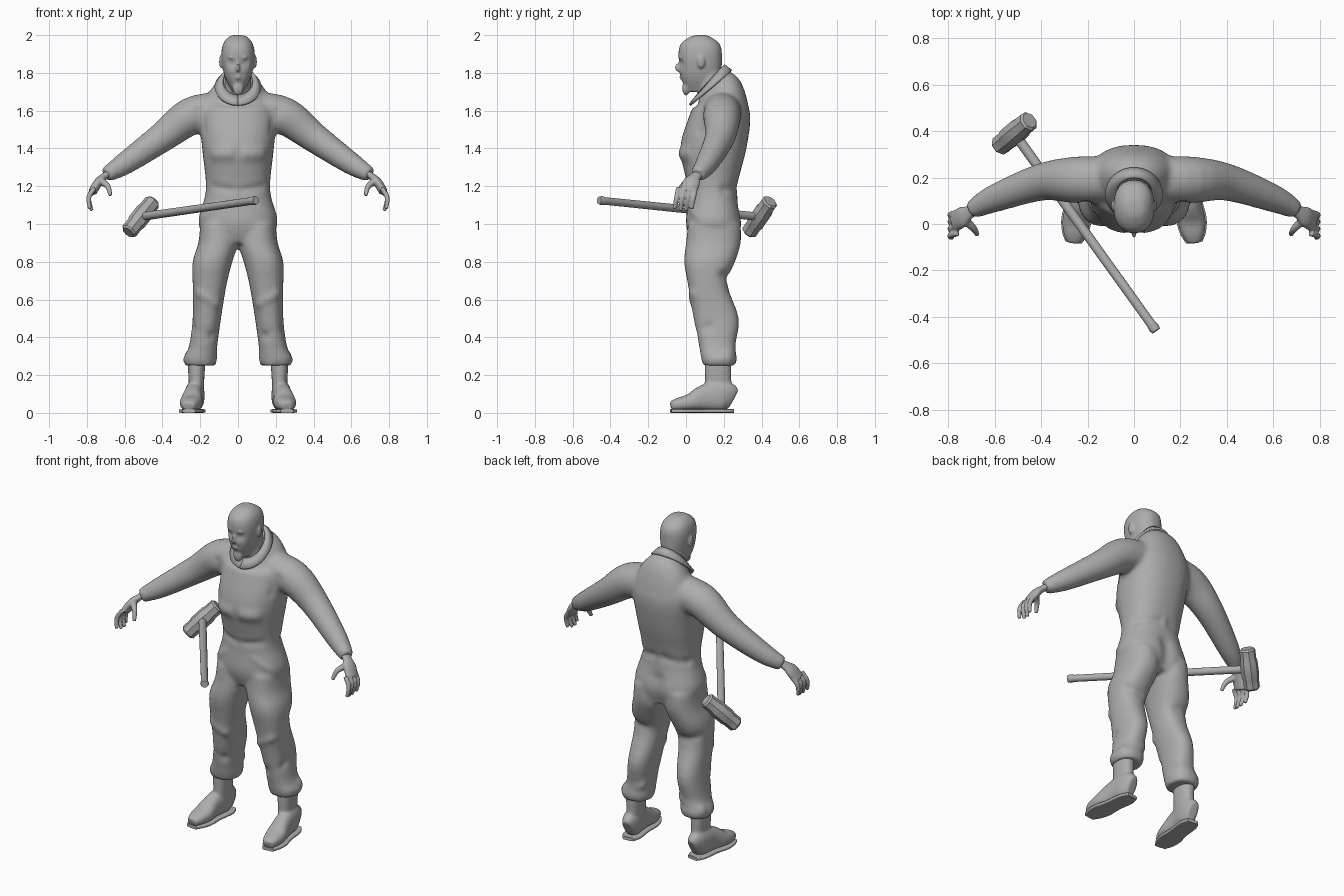
import bpy, bmesh, math
from mathutils import Vector, Matrix

default = bpy.data.objects.get("Cube")
if default:
    bpy.data.objects.remove(default)

grey = bpy.data.materials.new("plain grey")
grey.use_nodes = True
grey.diffuse_color = (.42, .42, .42, 1)
grey.node_tree.nodes["Principled BSDF"].inputs["Base Color"].default_value = grey.diffuse_color


def smooth(rows, steps=4):
    """Run a flowing curve through a few guide rows."""
    last = len(rows) - 1
    result = []
    for i in range(last):
        before, start, end, after = (rows[max(0, min(last, i + k))] for k in (-1, 0, 1, 2))
        for step in range(steps):
            t = step / steps
            result.append([
                q + t * (r - p) / 2 + t * t * (p - 2.5 * q + 2 * r - s / 2)
                + t ** 3 * (1.5 * (q - r) + (s - p) / 2)
                for p, q, r, s in zip(before, start, end, after)])
    return result + [rows[-1]]


def signed_power(value, power):
    return math.copysign(abs(value) ** (2 / power), value)


def loft(bm, rings, side=1, power=2, segments=32):
    """Skin a closed shell over rings given as (centre, half axis u, half axis v)."""
    flip = Vector((side, 1, 1))
    loops = []
    for centre, u, v in rings:
        loop = []
        for i in range(segments):
            angle = math.tau * i / segments
            across = u * signed_power(math.cos(angle), power)
            along = v * signed_power(math.sin(angle), power)
            loop.append(bm.verts.new((centre + across + along) * flip))
        loops.append(loop)
    for low, high in zip(loops, loops[1:]):
        for i in range(segments):
            j = (i + 1) % segments
            bm.faces.new((low[i], low[j], high[j], high[i]))
    bm.faces.new(loops[0])
    bm.faces.new(loops[-1])


def slices(bm, table, side=1, lean_above=3):
    """Stacked slices: height, left and right limits, front and back limits."""
    rings = []
    for z, left, right, front, back in smooth(table):
        lean = max(0, z - lean_above) * 8
        depth = (back - front) / 2
        centre = Vector(((left + right) / 2, (front + back) / 2, z))
        rings.append((centre, Vector(((right - left) / 2, 0, 0)), Vector((0, depth, depth * lean))))
    loft(bm, rings, side, power=2.3)


def tube(bm, path, side=1, ref=(0, 1, 0), power=2):
    """Limb along (x, y, z, radius), with an optional last radius across it."""
    path = smooth(path)
    points = [Vector(p[:3]) for p in path]
    last = len(path) - 1
    rings = []
    for i, p in enumerate(path):
        tangent = (points[min(i + 1, last)] - points[max(i - 1, 0)]).normalized()
        u = (Vector(ref) - tangent * tangent.dot(Vector(ref))).normalized()
        rings.append((points[i], u * p[3], tangent.cross(u) * p[-1]))
    loft(bm, rings, side, power)


def spindle(bm, base, axis, across, profile, segments):
    """Straight turned part from (place along axis, radius)."""
    other = axis.cross(across).normalized()
    loft(bm, [(base + axis * place, across * r, other * r) for place, r in profile], segments=segments)


def blob(bm, centre, radii):
    matrix = Matrix.Translation(centre) @ Matrix.Diagonal((*radii, 1))
    bmesh.ops.create_uvsphere(bm, u_segments=20, v_segments=12, radius=1, matrix=matrix)


def finish(name, bm, sharp=40):
    bmesh.ops.recalc_face_normals(bm, faces=bm.faces)
    mesh = bpy.data.meshes.new(name)
    bm.to_mesh(mesh)
    bm.free()
    mesh.materials.append(grey)
    mesh.shade_smooth()
    mesh.set_sharp_from_angle(angle=math.radians(sharp))
    obj = bpy.data.objects.new(name, mesh)
    bpy.context.collection.objects.link(obj)
    return obj


def blend(obj, voxel, rounds, folds=()):
    """Fuse overlapping shells, soften them, then raise or sink folds (start, end, height)."""
    remesh = obj.modifiers.new("fuse", 'REMESH')
    remesh.mode = 'VOXEL'
    remesh.voxel_size = voxel
    soften = obj.modifiers.new("soften", 'SMOOTH')
    soften.iterations = rounds
    graph = bpy.context.evaluated_depsgraph_get()
    graph.update()
    mesh = bpy.data.meshes.new_from_object(obj.evaluated_get(graph))
    obj.modifiers.clear()
    obj.data = mesh
    normals = [v.normal.copy() for v in mesh.vertices]
    for v, normal in zip(mesh.vertices, normals):
        point = Vector((abs(v.co.x), v.co.y, v.co.z))
        push = 0
        for start, end, height in folds:
            a, b = Vector(start), Vector(end)
            t = max(0, min(1, (point - a).dot(b - a) / (b - a).length_squared))
            width = abs(height) * 2 + .005
            push += height * math.exp(-((point - a.lerp(b, t)).length / width) ** 2)
        v.co += normal * push
    if not mesh.materials:
        mesh.materials.append(grey)
    mesh.shade_smooth()


# Overalls: trunk, trouser legs and sleeves fused into one garment
bm = bmesh.new()
trunk = [(.9, .12, .03, .27), (1, .21, 0, .3), (1.18, .17, .01, .27), (1.4, .19, -.03, .32),
         (1.58, .2, .02, .34), (1.69, .15, .06, .29), (1.75, .08, .07, .2)]
slices(bm, [(z, -half, half, front, back) for z, half, front, back in trunk], lean_above=1.62)
trouser = [(1, .01, .2, .01, .29), (.9, 0, .21, 0, .29), (.8, .03, .24, -.01, .26),
           (.68, .06, .24, .01, .22), (.5, .09, .24, .04, .28), (.35, .11, .26, .07, .26),
           (.29, .11, .29, .08, .27), (.25, .12, .28, .09, .26)]
sleeve = [(.1, .19, 1.6, .1), (.25, .19, 1.57, .1), (.4, .18, 1.46, .08),
          (.6, .11, 1.32, .06), (.7, .06, 1.26, .04)]
for side in (1, -1):
    slices(bm, trouser, side)
    tube(bm, sleeve, side)
folds = [
    ((.05, -.03, 1.37), (.13, -.01, 1.37), .015),   # chest
    ((.02, 0, 1.18), (.15, .04, 1.2), -.008),       # waist
    ((.03, .28, 1.2), (.15, .2, 1.18), -.01),
    ((.1, 0, 1.1), (.2, .06, 1.03), .008),          # hip pocket edge
    ((0, .3, .92), (0, .3, 1.06), -.02),            # seat
    ((.09, .24, .7), (.22, .2, .73), -.01),         # back of knee
    ((.1, .04, .57), (.2, .04, .63), .01),          # knee
    ((.12, .06, .4), (.25, .12, .46), -.01),        # shin
    ((.12, .24, .36), (.26, .22, .31), .01),        # hem
    ((.19, .06, 1.5), (.21, .08, 1.6), -.01)]       # armpit
blend(finish("overalls", bm), voxel=.012, rounds=8, folds=folds)

# Collar: a tilted band meeting in a V at the front
bm = bmesh.new()
rows = []
turns = 40
for i in range(turns + 1):
    angle = math.tau * (i / turns - .5)
    s, c = math.sin(angle), math.cos(angle)
    top = Vector((s * .08, c * .07 + .13, c * .08 + 1.76))
    flare = Vector((s * .04, c * .04, c * .01 - .04))
    rows.append((bm.verts.new(top), bm.verts.new(top + flare)))
for (a, b), (c, d) in zip(rows, rows[1:]):
    bm.faces.new((a, b, d, c))
thick = finish("collar", bm).modifiers.new("thickness", 'SOLIDIFY')
thick.thickness = .014
thick.offset = 0

# Head, neck and features fused together
bm = bmesh.new()
skull = [(1.7, .03, .01, .12), (1.78, .07, -.03, .18), (1.88, .088, -.04, .19),
         (1.95, .08, -.03, .18), (1.99, .05, .02, .13), (2, .02, .06, .1)]
slices(bm, [(z, -half, half, front, back) for z, half, front, back in skull])
tube(bm, [(0, .14, 1.64, .07), (0, .12, 1.82, .07)])
blob(bm, (0, -.04, 1.83), (.012, .02, .025))    # nose
blob(bm, (0, -.01, 1.78), (.03, .03, .02))      # muzzle
blob(bm, (0, 0, 1.72), (.03, .02, .04))         # beard
for side in (1, -1):
    blob(bm, (side * .09, .08, 1.86), (.01, .02, .035))     # ear
    blob(bm, (side * .03, -.03, 1.88), (.02, .01, .01))     # brow
features = [
    ((.03, -.04, 1.85), (.04, -.03, 1.85), -.01),       # eye socket
    ((0, -.04, 1.78), (.02, -.03, 1.78), -.005)]        # mouth
blend(finish("head", bm), voxel=.006, rounds=4, folds=features)

foot = [(-.08, .03, .05), (-.04, .05, .07), (.02, .06, .09), (.1, .05, .14), (.2, .05, .16), (.25, .03, .12)]
sole_half = .01
for side, label in ((1, "left"), (-1, "right")):
    # Hand: flat palm, four curled fingers and a thumb
    bm = bmesh.new()
    palm = [(.68, .07, 1.27, .03), (.71, .05, 1.25, .03), (.74, .03, 1.22, .045), (.77, .01, 1.17, .045)]
    tube(bm, [(x, y, z, r, r * .3 + .01) for x, y, z, r in palm], side)
    for k in range(4):
        y = .05 - k * .03
        curl = .01 if k in (1, 2) else 0
        tube(bm, [(.76, y, 1.19, .013), (.79, y - .01, 1.14, .013), (.784 - curl, y - .02, 1.08 - curl, .01)], side)
    tube(bm, [(.73, .02, 1.23, .02), (.69, -.02, 1.2, .015), (.675, -.045, 1.15, .01)], side)
    blend(finish(label + "_hand", bm), voxel=.005, rounds=3)

    # Boot: foot pointing slightly outward, and shaft
    bm = bmesh.new()
    tube(bm, [(.25 - y * .12, y, tall / 2 + sole_half, wide, tall / 2) for y, wide, tall in foot],
         side, ref=(1, 0, 0), power=2.4)
    slices(bm, [(.05, .18, .26, .11, .24), (.15, .18, .26, .1, .24), (.3, .17, .27, .1, .24)], side)
    blend(finish(label + "_boot", bm), voxel=.009, rounds=5)

    # Sole following the foot outline
    bm = bmesh.new()
    tube(bm, [(.25 - y * .12, y, sole_half, wide + .005, sole_half) for y, wide, tall in foot],
         side, ref=(1, 0, 0), power=5)
    finish(label + "_sole", bm)

# Sledgehammer: round handle with a knob, and an eight-sided head
grip, socket = Vector((.095, -.46, 1.125)), Vector((-.515, .39, 1.038))
shaft = socket - grip
bm = bmesh.new()
spindle(bm, grip, shaft, shaft.orthogonal().normalized(),
        ((0, .02), (.015, .024), (.035, .02), (1, .022)), segments=24)
finish("hammer_handle", bm)

axis = Vector((.55, .47, .69)).normalized()
across = Matrix.Rotation(math.pi / 8, 3, axis) @ shaft.normalized()
bm = bmesh.new()
half_profile = ((.12, .036), (.11, .045), (.06, .045), (.04, .05))
profile = [(-place, r) for place, r in half_profile] + list(reversed(half_profile))
spindle(bm, socket, axis, across, profile, segments=8)
finish("hammer_head", bm, sharp=20)
